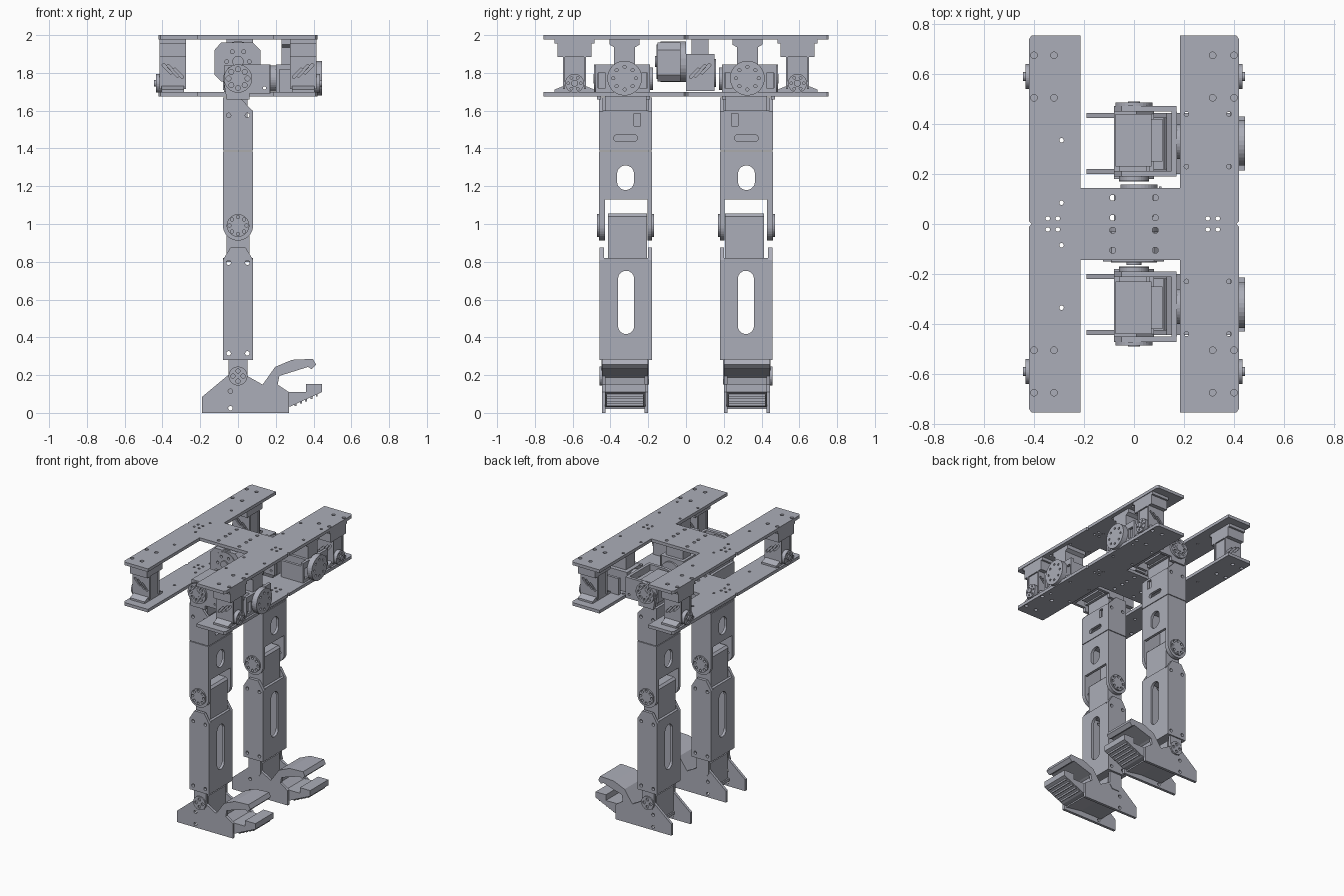
import bpy, bmesh, math

old = bpy.data.objects.get("Cube")
if old:
    bpy.data.objects.remove(old)

metal = bpy.data.materials.new("blue grey metal")
metal.use_nodes = True
COL = (0.41, 0.42, 0.48, 1)
metal.diffuse_color = COL
metal.node_tree.nodes["Principled BSDF"].inputs["Base Color"].default_value = COL


def stadium(cu, cv, w, h, tilt=0, n=8):
    """Rounded slot outline; a circle when w == h."""
    r, pts = min(w, h) / 2, []
    du, dv = w / 2 - r, h / 2 - r
    for i in range(4 * n):
        a = 2 * math.pi * (i + 0.5) / (4 * n)
        u = r * math.cos(a) + math.copysign(du, math.cos(a))
        v = r * math.sin(a) + math.copysign(dv, math.sin(a))
        pts.append((cu + u * math.cos(tilt) - v * math.sin(tilt),
                    cv + u * math.sin(tilt) + v * math.cos(tilt)))
    return pts


def circle(cu, cv, r):
    return stadium(cu, cv, 2 * r, 2 * r)


def rect(u0, u1, v0, v1):
    return [(u0, v0), (u1, v0), (u1, v1), (u0, v1)]


def ring(cu, cv, r, hole, n):
    return [circle(cu + r * math.cos(2 * math.pi * i / n),
                   cv + r * math.sin(2 * math.pi * i / n), hole) for i in range(n)]


def plate(name, axis, lo, hi, outline, holes=(), flip=(1, 1)):
    """Extrude an outline with holes along an axis; flip mirrors x and y."""
    cu = bpy.data.curves.new(name, 'CURVE')
    cu.dimensions, cu.fill_mode = '2D', 'BOTH'
    cu.extrude = (hi - lo) / 2
    for loop in [outline, *holes]:
        sp = cu.splines.new('POLY')
        sp.points.add(len(loop) - 1)
        sp.use_cyclic_u = True
        for p, (u, v) in zip(sp.points, loop):
            p.co = (u, v, 0, 1)
    tmp = bpy.data.objects.new(name, cu)
    bpy.context.collection.objects.link(tmp)
    dg = bpy.context.evaluated_depsgraph_get()
    me = bpy.data.meshes.new_from_object(tmp.evaluated_get(dg))
    bpy.data.objects.remove(tmp)
    mid = (lo + hi) / 2
    bm = bmesh.new()
    bm.from_mesh(me)
    for v in bm.verts:
        a, b, c = v.co.x, v.co.y, v.co.z + mid
        x, y, z = {'x': (c, a, b), 'y': (a, c, b), 'z': (a, b, c)}[axis]
        v.co = (x * flip[0], y * flip[1], z)
    bmesh.ops.remove_doubles(bm, verts=bm.verts, dist=1e-5)
    bmesh.ops.recalc_face_normals(bm, faces=bm.faces)
    for f in bm.faces:
        f.smooth = False
    bm.to_mesh(me)
    bm.free()
    me.name = name
    me.materials.clear()
    me.materials.append(metal)
    ob = bpy.data.objects.new(name, me)
    bpy.context.collection.objects.link(ob)
    return ob


def box(name, x0, x1, y0, y1, z0, z1, flip=(1, 1)):
    return plate(name, 'z', z0, z1, rect(x0, x1, y0, y1), (), flip)


def slots(cu, cv):
    return [stadium(cu + d, cv + d * 0.4, 0.085 - abs(d) * 0.5, 0.016, 0.8) for d in (-0.03, 0, 0.03)]


# Body: two H-shaped decks, each split at the middle
half = [(-0.41, 0), (-0.42, 0.01), (-0.42, 0.74), (-0.41, 0.755), (-0.215, 0.755), (-0.215, 0.145),
        (0.185, 0.145), (0.185, 0.755), (0.41, 0.755), (0.42, 0.74), (0.42, 0.01), (0.41, 0)]
deck_holes = [circle(x, y, 0.013) for x in (-0.4, -0.32, 0.315, 0.4) for y in (0.505, 0.675)]
deck_holes += [circle(x, y, 0.012) for x in (-0.085, 0.085) for y in (0.025, 0.105)]
deck_holes += [circle(x, 0.022, 0.009) for x in (-0.345, -0.305, 0.295, 0.335)]
deck_holes += [circle(x, y, 0.009) for x in (0.21, 0.38) for y in (0.23, 0.44)]
deck_holes += [circle(-0.29, y, 0.009) for y in (0.085, 0.335)]

for end, s in (("front", -1), ("rear", 1)):
    F = (1, s)
    for lev, z in (("upper", 1.977), ("lower", 1.675)):
        plate(f"{end}_{lev}_deck", 'z', z, z + 0.023, half, deck_holes, F)

    # Corner motors between the decks
    for side, sx in (("right", -1), ("left", 1)):
        G, n = (sx, s), f"{end}_{side}_corner_motor"
        box(n + "_body", 0.285, 0.405, 0.54, 0.64, 1.72, 1.9, G)
        for y in (0.53, 0.64):
            plate(n + "_slotted_cover", 'y', y, y + 0.01, rect(0.275, 0.415, 1.715, 1.9),
                  slots(0.345, 1.81), G)
        box(n + "_top_flange", 0.275, 0.415, 0.485, 0.695, 1.955, 1.977, G)
        plate(n + "_cap", 'x', 0.275, 0.415,
              [(0.5, 1.955), (0.5, 1.885), (0.68, 1.885), (0.68, 1.955)], (), G)
        plate(n + "_foot", 'x', 0.285, 0.405,
              [(0.485, 1.698), (0.695, 1.698), (0.695, 1.712), (0.65, 1.73), (0.53, 1.73), (0.485, 1.712)], (), G)
        plate(n + "_horn", 'x', 0.405, 0.435, circle(0.59, 1.745, 0.05), ring(0.59, 1.745, 0.033, 0.007, 6), G)
        plate(n + "_hub", 'x', 0.435, 0.445, circle(0.59, 1.745, 0.018), (), G)

    # Hip pitch motor in the left rail
    plate(f"{end}_hip_side_frame", 'x', 0.385, 0.405, rect(0.19, 0.48, 1.698, 1.845),
          [rect(0.205, 0.245, 1.72, 1.8), rect(0.425, 0.465, 1.72, 1.8)], F)
    box(f"{end}_hip_side_motor", 0.2, 0.385, 0.25, 0.41, 1.698, 1.845, F)
    for y in (0.19, 0.46):
        box(f"{end}_hip_side_cheek", 0.22, 0.385, y, y + 0.02, 1.698, 1.82, F)
    plate(f"{end}_hip_side_post", 'x', 0.23, 0.39,
          [(0.27, 1.845), (0.38, 1.845), (0.38, 1.935), (0.405, 1.95), (0.405, 1.977),
           (0.245, 1.977), (0.245, 1.95), (0.27, 1.935)], (), F)
    plate(f"{end}_hip_side_dial", 'x', 0.405, 0.445, circle(0.325, 1.772, 0.092),
          ring(0.325, 1.772, 0.06, 0.008, 8), F)
    plate(f"{end}_hip_axle", 'x', 0.165, 0.2, circle(0.33, 1.77, 0.07), (), F)

    # Hip roll frame and motor
    arm = [(-0.06, 1.66), (0.06, 1.66), (0.06, 1.69), (0.17, 1.69), (0.17, 1.845), (0.03, 1.845),
           (-0.05, 1.83), (-0.08, 1.78), (-0.07, 1.72)]
    for y in (0.19, 0.45):
        plate(f"{end}_hip_cheek", 'y', y, y + 0.022, arm, [circle(0.14, 1.72, 0.008)], F)
    plate(f"{end}_hip_back_wall", 'x', 0.15, 0.172, rect(0.212, 0.45, 1.69, 1.845), [circle(0.33, 1.77, 0.03)], F)
    box(f"{end}_hip_motor", -0.075, 0.07, 0.23, 0.44, 1.7, 1.84, F)
    for z in (1.71, 1.76, 1.81):
        box(f"{end}_hip_motor_rib", 0.07, 0.115, 0.25, 0.42, z, z + 0.015, F)
    plate(f"{end}_hip_horn", 'y', 0.472, 0.487, circle(0, 1.77, 0.075), ring(0, 1.77, 0.05, 0.013, 8), F)
    plate(f"{end}_hip_horn_hub", 'y', 0.487, 0.49, circle(0, 1.77, 0.025), (), F)
    plate(f"{end}_hip_inner_horn", 'y', 0.175, 0.19, circle(0, 1.77, 0.06), (), F)

    # Upper leg bracket
    prof = [(-0.08, 1.39), (0.08, 1.39), (0.08, 1.595), (0.01, 1.67), (-0.08, 1.67)]
    bolts = [circle(x, 1.575, 0.012) for x in (-0.05, 0.05)]
    for y in (0.18, 0.44):
        plate(f"{end}_hip_bracket_cheek", 'y', y, y + 0.02, prof, bolts, F)
    plate(f"{end}_hip_bracket_front", 'x', 0.06, 0.08, rect(0.2, 0.44, 1.39, 1.6),
          [stadium(0.32, 1.455, 0.125, 0.035), rect(0.24, 0.275, 1.52, 1.585)], F)
    box(f"{end}_hip_bracket_back", -0.08, -0.06, 0.2, 0.44, 1.39, 1.67, F)
    box(f"{end}_hip_bracket_floor", -0.06, 0.06, 0.2, 0.44, 1.39, 1.41, F)
    box(f"{end}_hip_bracket_motor", -0.06, 0.05, 0.21, 0.43, 1.49, 1.7, F)

    # Thigh with rounded knee cheeks
    cheek = [(0.08, 1.385), (-0.08, 1.385)]
    cheek += [(-0.08 * math.cos(math.pi * i / 16), 0.992 - 0.08 * math.sin(math.pi * i / 16)) for i in range(17)]
    knee_holes = ring(0, 0.992, 0.045, 0.009, 8)
    for y, t in ((0.18, 0.025), (0.43, 0.03)):
        plate(f"{end}_thigh_cheek", 'y', y, y + t, cheek, knee_holes, F)
    for x in (-0.08, 0.06):
        plate(f"{end}_thigh_wall", 'x', x, x + 0.02, rect(0.205, 0.43, 1.13, 1.385),
              [stadium(0.32, 1.245, 0.09, 0.13)], F)
    box(f"{end}_thigh_top", -0.06, 0.06, 0.205, 0.43, 1.365, 1.385, F)
    for y in (0.17, 0.46):
        plate(f"{end}_knee_cap", 'y', y, y + 0.01, circle(0, 0.992, 0.06), knee_holes, F)

    # Knee block and shin
    knee = [(-0.06, 0.8), (0.06, 0.8), (0.06, 1.04), (0.045, 1.055), (-0.045, 1.055), (-0.06, 1.04)]
    plate(f"{end}_knee_motor", 'y', 0.207, 0.412, knee, (), F)
    shin = [(-0.08, 0.28), (0.08, 0.28), (0.08, 0.81), (0.04, 0.875), (-0.04, 0.875), (-0.08, 0.81)]
    shin_bolts = [circle(x, z, 0.012) for x in (-0.05, 0.05) for z in (0.315, 0.795)]
    for y in (0.18, 0.435):
        plate(f"{end}_shin_cheek", 'y', y, y + 0.022, shin, shin_bolts, F)
    for x in (-0.08, 0.06):
        plate(f"{end}_shin_wall", 'x', x, x + 0.02, rect(0.202, 0.435, 0.28, 0.82),
              [stadium(0.317, 0.585, 0.085, 0.335)], F)
    box(f"{end}_shin_floor", -0.06, 0.06, 0.202, 0.435, 0.28, 0.3, F)

    # Ankle
    for y in (0.195, 0.43):
        plate(f"{end}_ankle_arm", 'y', y, y + 0.018,
              [(-0.05, 0.285), (-0.05, 0.18), (-0.03, 0.15), (0.03, 0.15), (0.05, 0.18), (0.05, 0.285)], (), F)
    plate(f"{end}_ankle_horn", 'y', 0.445, 0.457, circle(0, 0.195, 0.05), ring(0, 0.195, 0.027, 0.011, 4), F)
    box(f"{end}_ankle_motor", -0.05, 0.05, 0.22, 0.42, 0.06, 0.25, F)

    # Foot side plates, bridge and claws
    foot = [(-0.19, 0), (0.27, 0), (0.27, 0.11), (0.21, 0.15), (0.22, 0.2), (0.2, 0.245), (0.13, 0.15),
            (0.05, 0.195), (-0.04, 0.21), (-0.19, 0.085)]
    for y in (0.2, 0.425):
        plate(f"{end}_foot_side", 'y', y, y + 0.02, foot, [circle(-0.04, 0.025, 0.012), circle(-0.04, 0.115, 0.012)], F)
    plate(f"{end}_foot_bridge", 'y', 0.22, 0.425,
          [(0.12, 0.04), (0.25, 0.02), (0.25, 0.11), (0.2, 0.15), (0.21, 0.235), (0.13, 0.14)], (), F)
    box(f"{end}_foot_crossbar", -0.06, 0.12, 0.22, 0.425, 0.04, 0.06, F)
    plate(f"{end}_upper_claw", 'y', 0.2, 0.445,
          [(0.13, 0.148), (0.22, 0.196), (0.37, 0.243), (0.39, 0.232), (0.413, 0.255), (0.397, 0.286),
           (0.286, 0.281), (0.196, 0.243)], (), F)
    plate(f"{end}_lower_claw", 'y', 0.215, 0.43,
          [(0.25, 0.03), (0.28, 0.035), (0.445, 0.11), (0.445, 0.152), (0.36, 0.152), (0.36, 0.11), (0.25, 0.11)], (), F)
    for i in range(5):
        x, z = 0.3 + i * 0.028, 0.044 + i * 0.0127
        plate(f"{end}_claw_rib", 'y', 0.225, 0.42, rect(x, x + 0.01, z - 0.008, z + 0.01), (), F)

# Central waist motors under the crossbar
plate("waist_motor", 'y', -0.135, 0.0, stadium(0, 1.86, 0.2, 0.215, 0, 8))
plate("waist_motor_housing", 'y', -0.15, -0.03,
      [(-0.09, 1.755), (0.09, 1.755), (0.12, 1.79), (0.12, 1.92), (0.08, 1.96), (-0.09, 1.96),
       (-0.125, 1.92), (-0.125, 1.79)], [circle(0, 1.86, 0.08)])
plate("waist_dial", 'y', -0.155, -0.135, circle(0, 1.86, 0.092), ring(0, 1.86, 0.06, 0.01, 6))
plate("waist_hub", 'y', -0.165, -0.155, circle(0, 1.86, 0.03))
box("rear_waist_motor", -0.08, 0.1, 0.005, 0.145, 1.71, 1.9)
plate("rear_waist_cover", 'x', 0.1, 0.11, rect(0.0, 0.15, 1.705, 1.9), slots(0.075, 1.81))
box("rear_waist_bracket", -0.06, 0.08, 0.03, 0.12, 1.9, 1.977)
plate("rear_waist_dial", 'y', 0.145, 0.158, circle(0.02, 1.8, 0.075))
